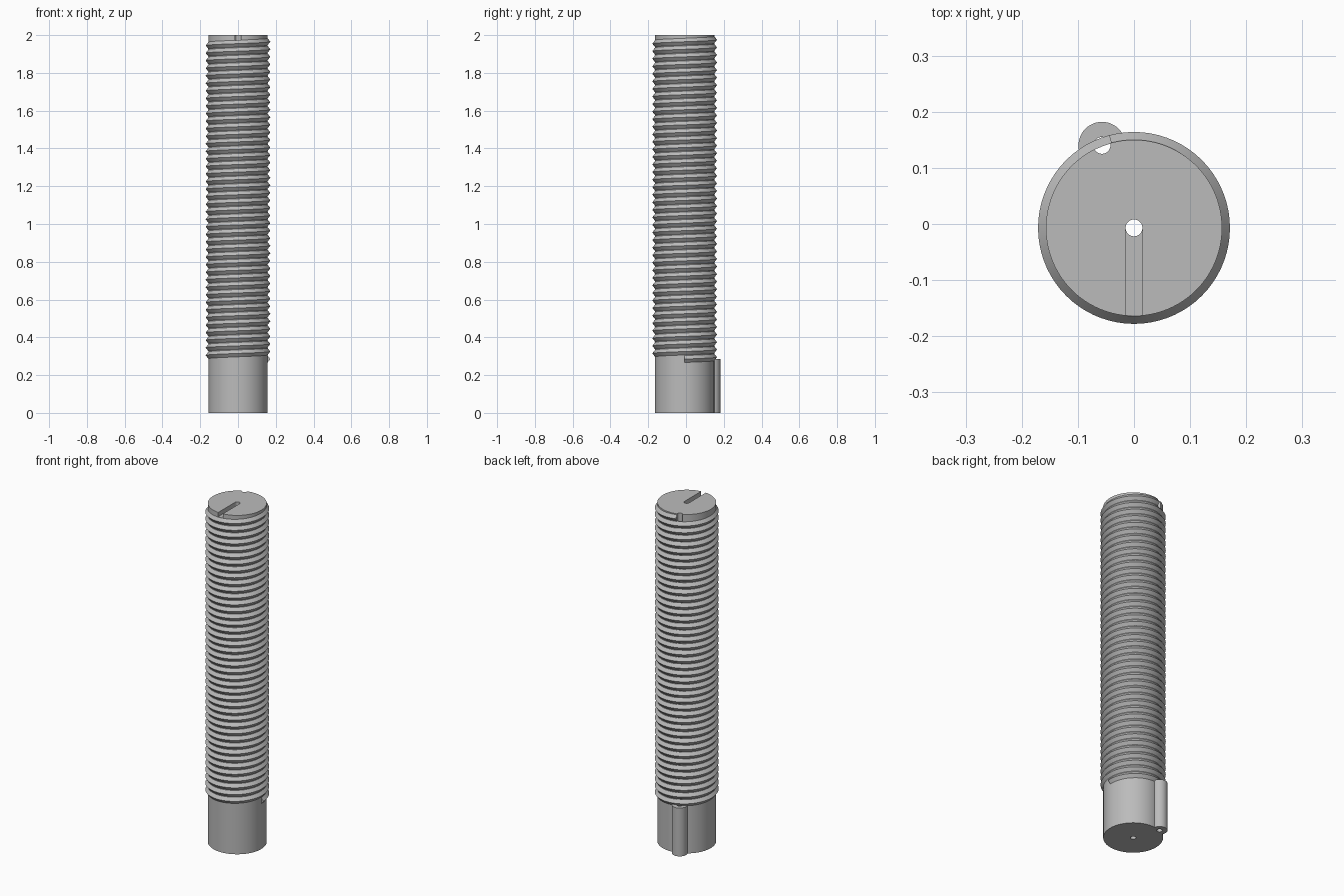
import bpy
import bmesh
import math

cube = bpy.data.objects.get("Cube")
if cube:
    bpy.data.objects.remove(cube, do_unlink=True)

AXIS_Y = -0.007
CORE_R, CREST_R, HOLE_R = 0.157, 0.171, 0.015
KEY_X, KEY_Y, KEY_R = -0.057, 0.14, 0.042
COLLAR_H, TOP = 0.285, 2.0
PITCH = 0.04

steel = bpy.data.materials.new("steel grey")
steel.use_nodes = True
grey = (0.5, 0.5, 0.5, 1)
steel.diffuse_color = grey
steel.node_tree.nodes["Principled BSDF"].inputs["Base Color"].default_value = grey


def cylinder(name, r, x, y, z0, z1, sides=96):
    bpy.ops.mesh.primitive_cylinder_add(
        vertices=sides, radius=r, depth=z1 - z0, location=(x, y, (z0 + z1) / 2))
    ob = bpy.context.object
    ob.name = name
    ob.data.materials.append(steel)
    return ob


def combine(target, tool, operation):
    mod = target.modifiers.new(operation.title(), "BOOLEAN")
    mod.operation, mod.object, mod.solver = operation, tool, "EXACT"
    bpy.context.view_layer.objects.active = target
    bpy.ops.object.modifier_apply(modifier=mod.name)
    bpy.data.objects.remove(tool, do_unlink=True)


def smooth(ob):
    bpy.ops.object.select_all(action="DESELECT")
    ob.select_set(True)
    bpy.context.view_layer.objects.active = ob
    bpy.ops.object.shade_smooth_by_angle(angle=math.radians(30))


# Core rod with the locating key on its plain collar
rod = cylinder("rod", CORE_R, 0, AXIS_Y, 0, TOP)
combine(rod, cylinder("key", KEY_R, KEY_X, KEY_Y, 0, COLLAR_H, 48), "UNION")

# Centre bore and the bore through the key, both full length
for x, y in ((0, AXIS_Y), (KEY_X, KEY_Y)):
    combine(rod, cylinder("bore", HOLE_R, x, y, -0.1, TOP + 0.1, 32), "DIFFERENCE")

# Slot across the top from the bore to the front
bpy.ops.mesh.primitive_cube_add(size=1, location=(0, AXIS_Y - 0.1, TOP))
slot = bpy.context.object
slot.scale = (2 * HOLE_R, 0.2, 0.05)
combine(rod, slot, "DIFFERENCE")
smooth(rod)

# Thread: a V-shaped section swept up a right-handed helix
bm = bmesh.new()
steps = 72
z_start, z_end = COLLAR_H, TOP - 0.023
half = PITCH * 0.49
section = ((CORE_R - 0.001, -half), (CREST_R, 0), (CORE_R - 0.001, half))
count = int((z_end - z_start) / PITCH * steps)
previous = first = None
for i in range(count + 1):
    a = math.tau * i / steps
    z = z_start + PITCH * i / steps
    ring = [bm.verts.new((r * math.cos(a), r * math.sin(a) + AXIS_Y, z + dz))
            for r, dz in section]
    if previous:
        for j in range(3):
            k = (j + 1) % 3
            bm.faces.new((previous[j], ring[j], ring[k], previous[k]))
    else:
        first = ring
    previous = ring
bm.faces.new(first)
bm.faces.new(previous)
bmesh.ops.recalc_face_normals(bm, faces=bm.faces[:])
mesh = bpy.data.meshes.new("thread")
bm.to_mesh(mesh)
bm.free()
mesh.materials.append(steel)
thread = bpy.data.objects.new("thread", mesh)
bpy.context.collection.objects.link(thread)
smooth(thread)
